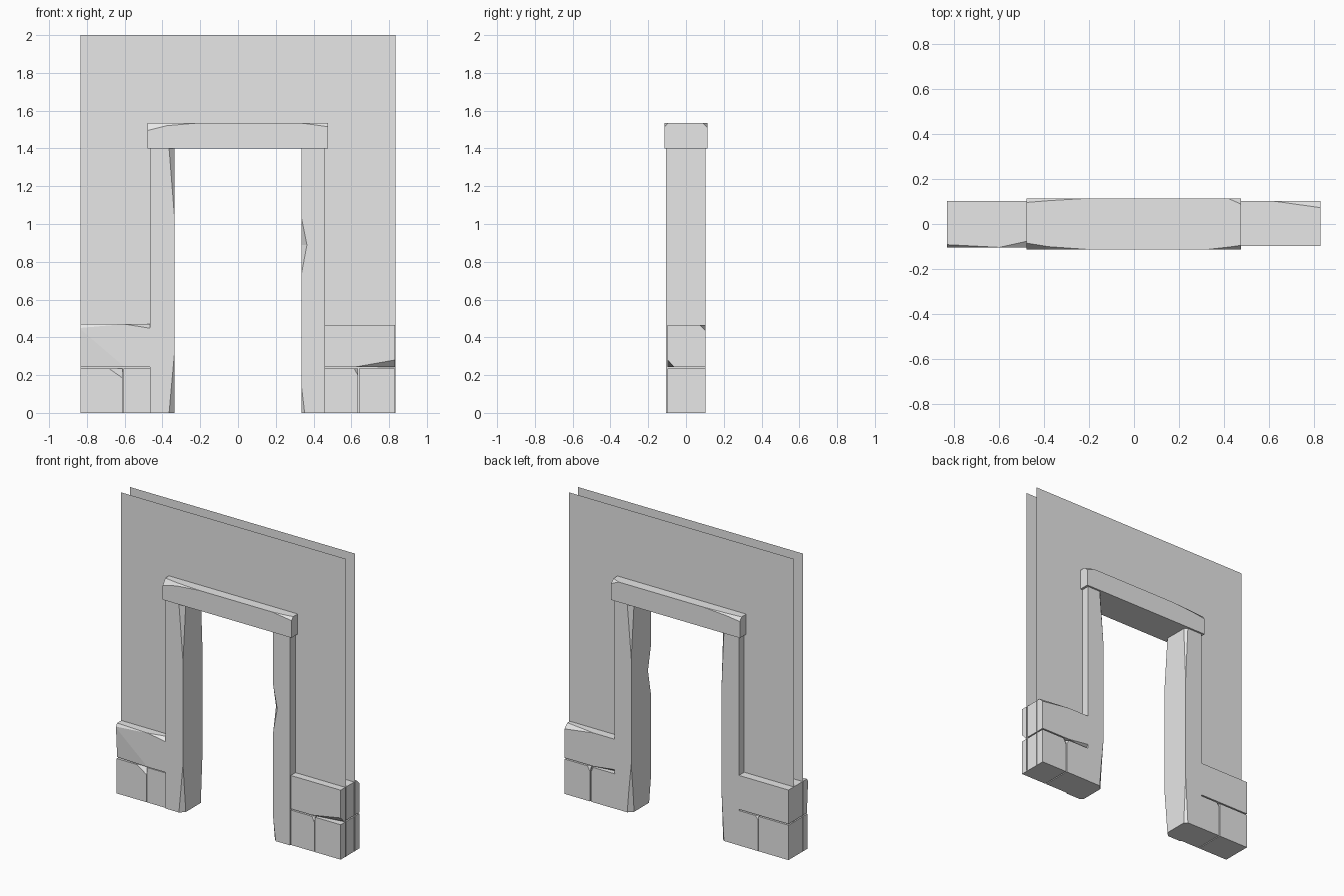
import bpy
import bmesh

cube = bpy.data.objects.get("Cube")
if cube:
    bpy.data.objects.remove(cube, do_unlink=True)

# One plain stone colour
stone = bpy.data.materials.new("pale_grey_stone")
stone.use_nodes = True
colour = (0.8, 0.8, 0.8, 1)
stone.diffuse_color = colour
stone.node_tree.nodes["Principled BSDF"].inputs["Base Color"].default_value = colour


def finish(name, bm):
    mesh = bpy.data.meshes.new(name)
    bm.to_mesh(mesh)
    bm.free()
    mesh.materials.append(stone)
    obj = bpy.data.objects.new(name, mesh)
    bpy.context.collection.objects.link(obj)
    return obj


def chipped_block(name, axis, u, v, stations):
    """Loft a rectangle along x or z; each station may chip its corners.

    Corners: 0 low-low, 1 high-low, 2 high-high, 3 low-high.
    Along z, (u, v) is (x, y); along x, (u, v) is (y, z).
    """
    bm = bmesh.new()
    rings = []
    for t, chips in stations:
        ring = []
        for i, (su, sv) in enumerate(((0, 0), (1, 0), (1, 1), (0, 1))):
            du, dv = chips.get(i, (0, 0))
            cu, cv = u[su], v[sv]
            along_u = (cu + (du if su == 0 else -du), cv)
            along_v = (cu, cv + (dv if sv == 0 else -dv))
            pair = [along_v, along_u] if i % 2 == 0 else [along_u, along_v]
            for a, b in pair:
                ring.append(bm.verts.new((a, b, t) if axis == "z" else (t, a, b)))
        rings.append(ring)
    for low, high in zip(rings, rings[1:]):
        for i in range(len(low)):
            j = (i + 1) % len(low)
            bm.faces.new((low[i], low[j], high[j], high[i]))
    bm.faces.new(rings[0][::-1])
    bm.faces.new(rings[-1])
    bmesh.ops.remove_doubles(bm, verts=bm.verts, dist=0.0002)
    bmesh.ops.recalc_face_normals(bm, faces=bm.faces)
    return finish(name, bm)


# Two thin wall sheets with a doorway opening
outline = [(-0.835, 0), (-0.4, 0), (-0.4, 1.46), (0.4, 1.46),
           (0.4, 0), (0.835, 0), (0.835, 2), (-0.835, 2)]
for name, y, step in (("front_wall", -0.047, 1), ("back_wall", 0.047, -1)):
    bm = bmesh.new()
    bm.faces.new([bm.verts.new((x, y, z)) for x, z in outline[::step]])
    finish(name, bm)

# Door jambs with worn inner edges
worn = (0.03, 0.03)
slight = (0.018, 0.018)
chipped_block("right_jamb", "z", (-0.465, -0.335), (-0.105, 0.102), [
    (0, {1: worn, 2: slight}),
    (0.33, {}),
    (1.02, {}),
    (1.4, {1: worn, 2: slight})])
chipped_block("left_jamb", "z", (0.335, 0.46), (-0.105, 0.102), [
    (0, {0: slight, 3: worn}),
    (0.15, {3: slight}),
    (0.33, {}),
    (0.73, {}),
    (0.89, {0: worn}),
    (1.04, {}),
    (1.4, {3: worn})])

# Lintel with chipped upper edges
chipped_block("lintel", "x", (-0.113, 0.114), (1.4, 1.535), [
    (-0.48, {3: (0.028, 0.04), 2: (0.018, 0.025)}),
    (-0.38, {3: (0.012, 0.015), 2: (0.01, 0.012)}),
    (-0.21, {}),
    (0.33, {}),
    (0.42, {3: (0.01, 0.012)}),
    (0.476, {3: (0.018, 0.02), 2: (0.025, 0.025)})])

# Upper base stones
depth = (-0.097, 0.103)
chipped_block("right_upper_stone", "x", (-0.104, 0.103), (0.242, 0.47), [
    (-0.833, {0: (0.012, 0.2), 3: (0.012, 0.02)}),
    (-0.6, {}),
    (-0.465, {3: (0.03, 0.022)})])
chipped_block("left_upper_stone", "x", depth, (0.242, 0.466), [
    (0.46, {1: (0.025, 0.02)}),
    (0.615, {}),
    (0.83, {0: (0.035, 0.038), 2: (0.03, 0.03)})])

# Lower base stones, with narrow joints
corner = (0.07, 0.03)
chipped_block("right_outer_stone", "z", (-0.833, -0.612), depth,
              [(0, {}), (0.185, {}), (0.234, {1: corner})])
chipped_block("right_inner_stone", "z", (-0.606, -0.46), depth,
              [(0, {}), (0.21, {}), (0.234, {3: slight})])
chipped_block("left_inner_stone", "z", (0.455, 0.634), depth,
              [(0, {}), (0.2, {}), (0.234, {1: slight, 2: slight})])
chipped_block("left_outer_stone", "z", (0.641, 0.83), depth,
              [(0, {}), (0.2, {}), (0.234, {3: slight})])
